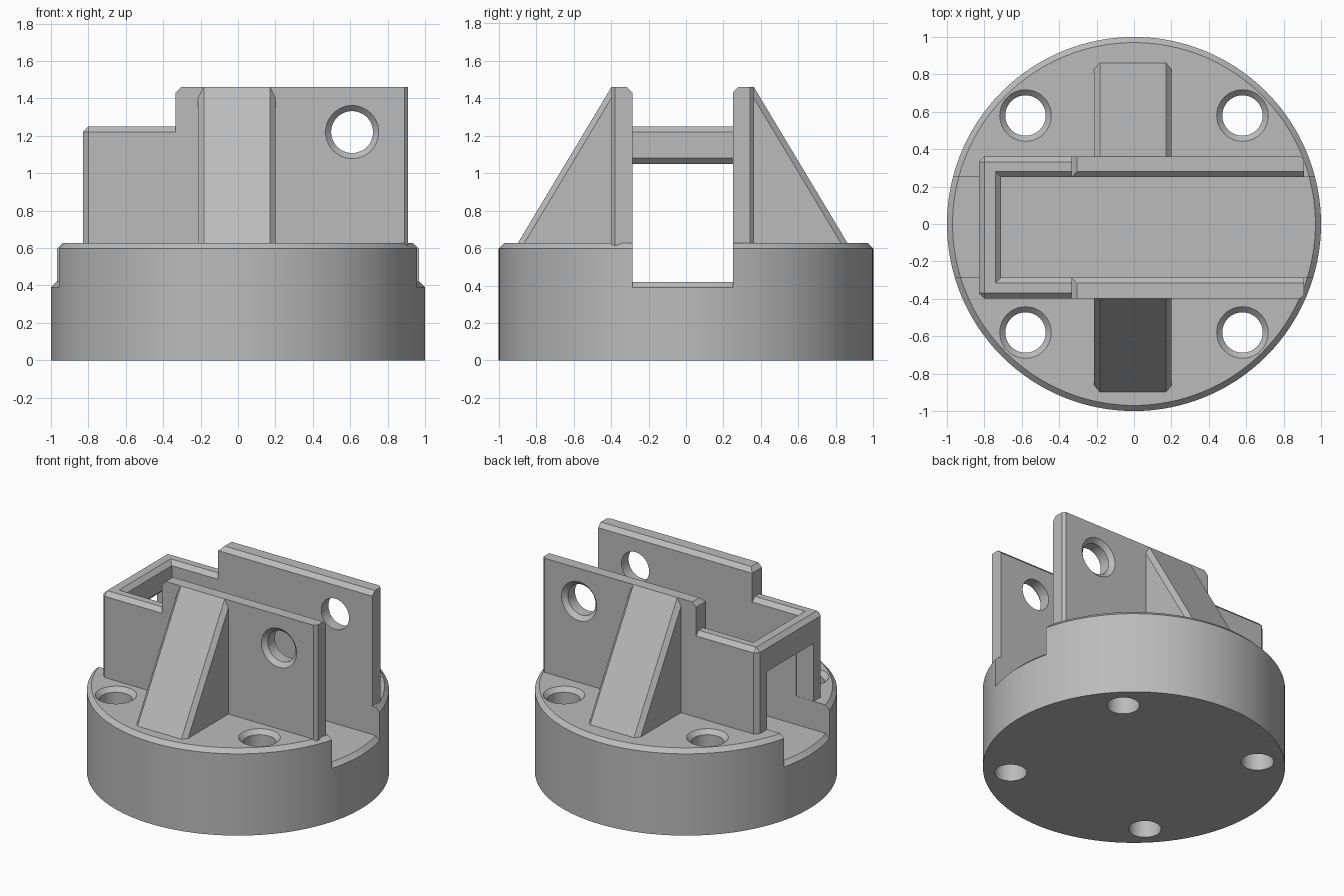
import bpy, bmesh, math
from mathutils import Matrix, Vector

if "Cube" in bpy.data.objects:
    bpy.data.objects.remove(bpy.data.objects["Cube"], do_unlink=True)

grey = bpy.data.materials.new("plain grey")
grey.use_nodes = True
colour = (0.5, 0.5, 0.5, 1)
grey.diffuse_color = colour
grey.node_tree.nodes["Principled BSDF"].inputs["Base Color"].default_value = colour

YC = -0.018                  # centre line of the channel
INNER, OUTER = 0.268, 0.38   # wall faces, measured from the centre line
LEFT, STEP, RIGHT = -0.83, -0.335, 0.91
RIM, LOW, TALL = 0.627, 1.25, 1.46
BURY = 0.58                  # walls and ribs sink into the base
CH = 0.03                    # chamfer width


def finish(bm, name, matrix=None):
    if matrix:
        bm.transform(matrix)
    bmesh.ops.recalc_face_normals(bm, faces=bm.faces)
    mesh = bpy.data.meshes.new(name)
    bm.to_mesh(mesh)
    bm.free()
    mesh.materials.append(grey)
    obj = bpy.data.objects.new(name, mesh)
    bpy.context.collection.objects.link(obj)
    return obj


def activate(obj):
    bpy.ops.object.select_all(action='DESELECT')
    obj.select_set(True)
    bpy.context.view_layer.objects.active = obj


def prism(outline, direction):
    """Extrude a closed outline of 3D points along a vector."""
    bm = bmesh.new()
    face = bm.faces.new([bm.verts.new(p) for p in outline])
    ext = bmesh.ops.extrude_face_region(bm, geom=[face], use_keep_orig=True)
    verts = [v for v in ext["geom"] if isinstance(v, bmesh.types.BMVert)]
    bmesh.ops.translate(bm, vec=direction, verts=verts)
    bmesh.ops.recalc_face_normals(bm, faces=bm.faces)
    return bm


def box(x0, x1, y0, y1, z0, z1):
    return prism([(x0, y0, z0), (x1, y0, z0), (x1, y1, z0), (x0, y1, z0)],
                 (0, 0, z1 - z0))


def chamfer(bm, rule, width=CH):
    """Bevel every edge whose midpoint and direction pass the rule."""
    edges = []
    for e in bm.edges:
        a, b = e.verts[0].co, e.verts[1].co
        if rule((a + b) / 2, (b - a).normalized()):
            edges.append(e)
    bmesh.ops.bevel(bm, geom=edges, offset=width, segments=1,
                    affect='EDGES', clamp_overlap=False)


def near(a, b):
    return abs(a - b) < 1e-4


def lathe(profile, segments):
    """Closed solid of revolution about z from (radius, height) points."""
    bm = bmesh.new()
    rings = []
    for r, z in profile:
        rings.append([bm.verts.new((r * math.cos(t), r * math.sin(t), z))
                      for t in (2 * math.pi * i / segments for i in range(segments))])
    for lo, hi in zip(rings, rings[1:]):
        for i in range(segments):
            j = (i + 1) % segments
            bm.faces.new((lo[i], lo[j], hi[j], hi[i]))
    bm.faces.new(rings[0])
    bm.faces.new(rings[-1])
    return bm


def cut(obj, cutter):
    cutter.hide_render = True
    mod = obj.modifiers.new("cut", 'BOOLEAN')
    mod.operation = 'DIFFERENCE'
    mod.solver = 'EXACT'
    mod.object = cutter
    activate(obj)
    bpy.ops.object.modifier_apply(modifier=mod.name)
    bpy.data.objects.remove(cutter, do_unlink=True)


def countersunk(r, depth):
    """Hole cutter, surface at z = 0, drilled downwards."""
    return lathe([(r, -depth), (r, -CH), (r + CH + 0.01, 0.01)], 48)


centre = Matrix.Translation((0, YC, 0))
parts = []

# Round base with chamfered rim
base = finish(lathe([(1, 0), (1, RIM - CH), (1 - CH, RIM)], 128), "round_base")
parts.append(base)

# Channel across the base, its floor chamfered at both ends
channel = finish(box(-1.1, 1.1, -INNER, INNER, 0.37, 1), "channel_cutter", centre)
floor = finish(lathe([(1.03, 0.36), (0.97, 0.42)], 128), "floor_cutter")
cut(channel, floor)
cut(base, channel)

# Four countersunk mounting holes
for sx in (-1, 1):
    for sy in (-1, 1):
        cut(base, finish(countersunk(0.108, 1), "mount_hole_cutter",
                         Matrix.Translation((sx * 0.58, sy * 0.58, RIM))))

# Low U-shaped wall
back = LEFT + 0.12
outline = [(LEFT, -OUTER), (STEP, -OUTER), (STEP, -INNER), (back, -INNER),
           (back, INNER), (STEP, INNER), (STEP, OUTER), (LEFT, OUTER)]
bm = prism([(x, y, BURY) for x, y in outline], (0, 0, LOW - BURY))
chamfer(bm, lambda m, d: (near(m.z, LOW) and not near(m.x, STEP))
        or (near(m.x, LEFT) and abs(d.z) > 0.9))
low_wall = finish(bm, "low_wall", centre)
parts.append(low_wall)

# Opening under the bridge of the low wall
side = INNER + 0.001
opening = [(LEFT - 0.1, 0.3), (back + 0.02, 0.3), (back + 0.02, 1.1),
           (back - CH, 1.05), (LEFT - 0.1, 1.05)]
cut(low_wall, finish(prism([(x, -side, z) for x, z in opening], (0, 2 * side, 0)),
                     "opening_cutter", centre))

for s, name in ((-1, "front"), (1, "back")):
    # Tall wall
    bm = box(STEP, RIGHT, s * INNER, s * OUTER, BURY, TALL)
    chamfer(bm, lambda m, d: near(m.x, RIGHT) and near(m.y, s * OUTER), 0.02)
    chamfer(bm, lambda m, d: near(m.z, TALL) and (near(m.x, STEP) or near(m.y, s * INNER)))
    wall = finish(bm, name + "_tall_wall", centre)
    parts.append(wall)

    # Pivot hole, countersunk on the outer face
    place = (Matrix.Translation((0.61, YC + s * OUTER, 1.22))
             @ Matrix.Rotation(-s * math.pi / 2, 4, 'X'))
    cut(wall, finish(countersunk(0.112, 0.2), "pivot_hole_cutter", place))

    # Sloped support rib with chamfered long edges
    half = 0.207
    tri = [(OUTER, BURY), (OUTER + 0.6 * (TALL - BURY), BURY), (OUTER, TALL)]
    bm = prism([(-half - 0.006, s * y, z) for y, z in tri], (2 * half, 0, 0))
    chamfer(bm, lambda m, d: abs(d.y) > 0.1 and abs(d.z) > 0.1)
    parts.append(finish(bm, name + "_rib", centre))

for obj in parts:
    activate(obj)
    bpy.ops.object.shade_smooth_by_angle(angle=math.radians(20))
